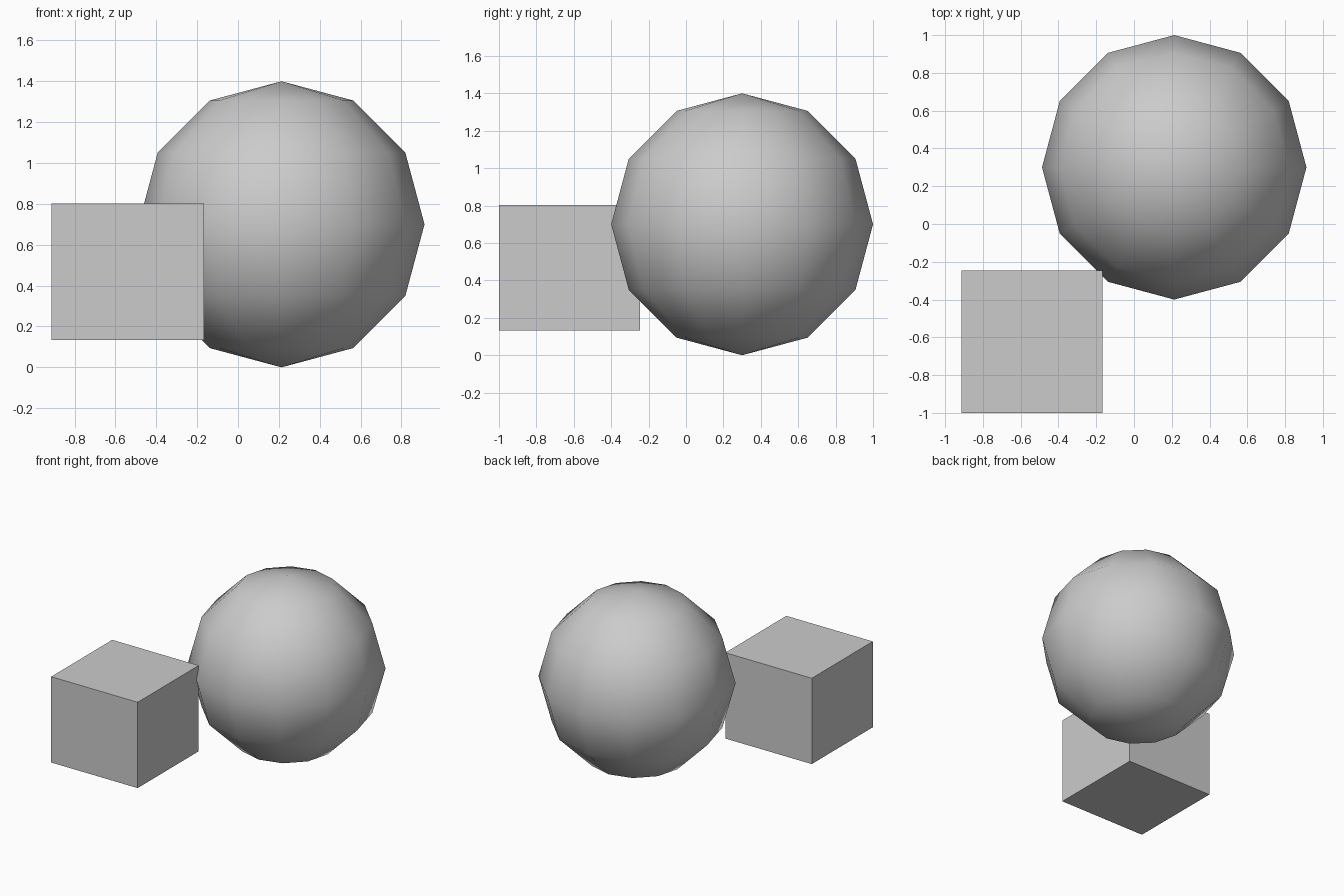
import bpy

if "Cube" in bpy.data.objects:
    bpy.data.objects.remove(bpy.data.objects["Cube"])

# low-poly ball, smooth shaded
bpy.ops.mesh.primitive_uv_sphere_add(segments=12, ring_count=6, radius=0.7,
                                     location=(0.213, 0.30, 0.70))
ball = bpy.context.object
ball.name = "ball"
bpy.ops.object.shade_smooth()

# flat-sided block beside it
bpy.ops.mesh.primitive_cube_add(size=1, location=(-0.54, -0.6235, 0.4675))
block = bpy.context.object
block.name = "block"
block.scale = (0.747, 0.753, 0.67)
